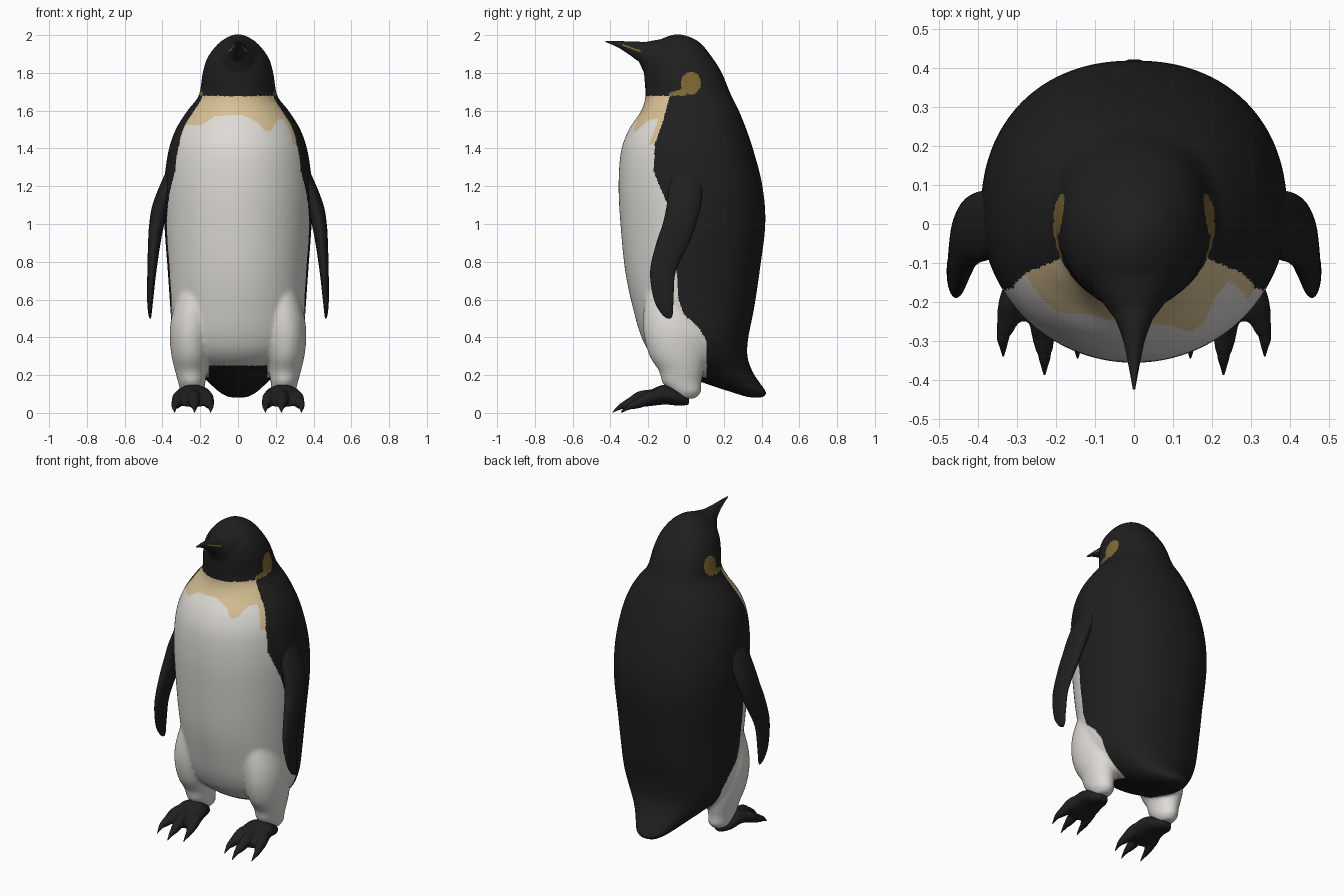
import bpy, bmesh, math
from mathutils import Vector

cube = bpy.data.objects.get("Cube")
if cube:
    bpy.data.objects.remove(cube, do_unlink=True)


def material(name, rgb):
    m = bpy.data.materials.new(name)
    m.use_nodes = True
    m.diffuse_color = (*rgb, 1)
    m.node_tree.nodes["Principled BSDF"].inputs["Base Color"].default_value = (*rgb, 1)
    return m


BLACK = material("black feathers", (0.014, 0.014, 0.014))
WHITE = material("white belly", (0.73, 0.71, 0.67))
TAN = material("tan bib", (0.68, 0.53, 0.3))
GOLD = material("gold patch", (0.21, 0.14, 0.035))


def spline(stations, steps):
    """Smooth interpolation through all stations."""
    pts = [Vector(s) for s in stations]
    out = []
    for i in range(len(pts) - 1):
        p0, p1, p2 = pts[max(i - 1, 0)], pts[i], pts[i + 1]
        p3 = pts[min(i + 2, len(pts) - 1)]
        for k in range(steps):
            t = k / steps
            out.append(0.5 * (2 * p1 + (p2 - p0) * t
                              + (2 * p0 - 5 * p1 + 4 * p2 - p3) * t * t
                              + (3 * p1 - p0 - 3 * p2 + p3) * t ** 3))
    return out + [pts[-1]]


def loft(bm, stations, axis="z", back_power=2.0, side=1, sides=32, steps=5):
    """Closed loft; station = position, x centre, x radius, other centre, other radius."""
    rings = []
    for t, xc, xr, oc, orad in spline(stations, steps):
        ring = []
        for k in range(sides):
            a = math.tau * k / sides
            c, s = math.cos(a), math.sin(a)
            e = 2 / back_power if s > 0 else 1
            x = side * (xc + xr * math.copysign(abs(c) ** e, c))
            o = oc + orad * math.copysign(abs(s) ** e, s)
            ring.append(bm.verts.new((x, o, t) if axis == "z" else (x, t, o)))
        rings.append(ring)
    faces = [bm.faces.new((a[k - 1], a[k], b[k], b[k - 1]))
             for a, b in zip(rings, rings[1:]) for k in range(sides)]
    faces += [bm.faces.new(rings[0]), bm.faces.new(rings[-1])]
    bmesh.ops.recalc_face_normals(bm, faces=faces)


def finish(name, bm, mats, voxel=0, smooth=0):
    """Make an object, optionally fusing its overlapping volumes into one skin."""
    me = bpy.data.meshes.new(name)
    bm.to_mesh(me)
    bm.free()
    ob = bpy.data.objects.new(name, me)
    bpy.context.collection.objects.link(ob)
    if voxel:
        r = ob.modifiers.new("fuse", "REMESH")
        r.mode, r.voxel_size = "VOXEL", voxel
        s = ob.modifiers.new("soften", "SMOOTH")
        s.factor, s.iterations = 0.5, smooth
        deps = bpy.context.evaluated_depsgraph_get()
        baked = bpy.data.meshes.new_from_object(ob.evaluated_get(deps))
        ob.modifiers.clear()
        ob.data = baked
    ob.data.materials.clear()
    for m in mats:
        ob.data.materials.append(m)
    for p in ob.data.polygons:
        p.use_smooth = True
        p.material_index = 0
    return ob


def ramp(points, v):
    """Piecewise linear lookup."""
    for (a, fa), (b, fb) in zip(points, points[1:]):
        if v <= b:
            return fa + (fb - fa) * max(0, (v - a) / (b - a))
    return points[-1][1]


# Torso, head and tail: height, half width, front y, back y
outline = [
    (0.082, 0.05, 0.33, 0.415), (0.11, 0.1, 0.24, 0.425), (0.16, 0.155, 0.09, 0.39),
    (0.22, 0.22, -0.06, 0.352), (0.3, 0.3, -0.175, 0.325), (0.4, 0.345, -0.235, 0.33),
    (0.55, 0.358, -0.28, 0.36), (0.75, 0.372, -0.322, 0.39), (1.0, 0.39, -0.347, 0.42),
    (1.2, 0.392, -0.357, 0.405), (1.38, 0.37, -0.345, 0.36), (1.5, 0.33, -0.303, 0.32),
    (1.6, 0.268, -0.237, 0.28), (1.68, 0.208, -0.215, 0.24), (1.8, 0.187, -0.222, 0.19),
    (1.88, 0.162, -0.21, 0.14), (1.95, 0.11, -0.165, 0.085), (1.987, 0.06, -0.115, 0.03),
    (2.005, 0.015, -0.06, -0.03)]
bm = bmesh.new()
loft(bm, [(z, 0, w, (f + b) / 2, (b - f) / 2) for z, w, f, b in outline],
     back_power=2.2, sides=72)

# Face tapering into the beak
loft(bm, [(-0.285, 0, 0.024, 1.925, 0.03), (-0.25, 0, 0.046, 1.91, 0.052),
          (-0.22, 0, 0.068, 1.882, 0.082), (-0.16, 0, 0.108, 1.868, 0.107),
          (-0.06, 0, 0.15, 1.86, 0.125)], axis="y")

# Thighs and shanks, fused into the torso
leg = [(0.8, 0.2, 0.05, -0.1, 0.08), (0.62, 0.225, 0.095, -0.085, 0.13),
       (0.5, 0.242, 0.112, -0.075, 0.152), (0.4, 0.25, 0.112, -0.058, 0.163),
       (0.3, 0.25, 0.102, -0.043, 0.15), (0.22, 0.248, 0.085, -0.025, 0.118),
       (0.16, 0.245, 0.072, -0.022, 0.104), (0.11, 0.242, 0.062, 0.0, 0.08),
       (0.075, 0.242, 0.035, 0.0, 0.05)]
for side in (1, -1):
    loft(bm, leg, side=side)
body = finish("body", bm, [BLACK, WHITE, TAN, GOLD], voxel=0.008, smooth=24)

# Plumage borders
flank = [(0, 0.11), (0.38, 0.11), (0.46, 0.06), (0.52, -0.01), (0.6, -0.04), (1.0, -0.06),
         (1.1, -0.095), (1.2, -0.14), (1.28, -0.17), (1.42, -0.165), (1.55, -0.12),
         (1.7, -0.08)]
bib = [(-0.3, 1.53), (-0.2, 1.52), (-0.12, 1.57), (0.02, 1.58), (0.1, 1.54), (0.15, 1.485),
       (0.18, 1.5), (0.21, 1.555), (0.3, 1.56)]


def plumage(c):
    x, y, z = c
    cheek = math.hypot(y - 0.025, (z - 1.745) * 0.9) < 0.053
    streak = -0.09 < y < 0.0 and 1.68 < z < 1.705 + 0.3 * (y + 0.05)
    if abs(x) > 0.1 and (cheek or streak):
        return 3
    if z > 1.68 or y > ramp(flank, z) or (z < 0.25 and abs(x) < 0.155):
        return 0
    left_strip = x > 0.2 and 1.42 < z < 1.56 and y > ramp(flank, z) - 0.03
    return 2 if z > ramp(bib, x) or left_strip else 1


for p in body.data.polygons:
    p.material_index = plumage(p.center)

# Beak with a gold streak along each side
bm = bmesh.new()
loft(bm, [(-0.425, 0, 0.003, 1.966, 0.003), (-0.36, 0, 0.015, 1.952, 0.017),
          (-0.3, 0, 0.028, 1.931, 0.035), (-0.25, 0, 0.046, 1.913, 0.052),
          (-0.18, 0, 0.075, 1.895, 0.065)],
     axis="y", sides=64, steps=8)
beak = finish("beak", bm, [BLACK, GOLD])
for p in beak.data.polygons:
    y, z = p.center.y, p.center.z
    if -0.34 < y < -0.24 and abs(z - 1.95 + 0.36 * (y + 0.34)) < 0.004:
        p.material_index = 1

# Flippers
flipper = [(1.34, 0.33, 0.02, 0.01, 0.04), (1.22, 0.367, 0.04, 0.0, 0.085),
           (1.1, 0.408, 0.045, -0.012, 0.09), (1.0, 0.43, 0.04, -0.035, 0.088),
           (0.9, 0.443, 0.033, -0.07, 0.087), (0.75, 0.456, 0.024, -0.122, 0.068),
           (0.6, 0.465, 0.016, -0.118, 0.052), (0.525, 0.466, 0.009, -0.1, 0.03),
           (0.5, 0.465, 0.003, -0.09, 0.01)]
pad = [(0.015, 0.242, 0.03, 0.062, 0.02), (-0.04, 0.242, 0.07, 0.08, 0.042),
       (-0.11, 0.237, 0.092, 0.097, 0.053), (-0.19, 0.235, 0.1, 0.078, 0.042),
       (-0.25, 0.235, 0.082, 0.055, 0.025)]
# Toe: x at the knuckle, x at the claw tip, y of the claw tip
toes = [(0.165, 0.145, -0.345), (0.235, 0.23, -0.388), (0.312, 0.336, -0.34)]

for label, side in (("left", 1), ("right", -1)):
    bm = bmesh.new()
    loft(bm, flipper, side=side, steps=6)
    finish(label + "_flipper", bm, [BLACK])

    # Webbed foot with three toes
    bm = bmesh.new()
    loft(bm, pad, axis="y", side=side)
    for kx, tx, ty in toes:
        loft(bm, [(-0.1, 0.6 * kx + 0.095, 0.03, 0.1, 0.03),
                  (ty + 0.15, kx, 0.034, 0.08, 0.038),
                  (ty + 0.09, (kx + tx) / 2, 0.028, 0.054, 0.03),
                  (ty + 0.05, tx, 0.018, 0.038, 0.02)], axis="y", side=side, sides=20)
    finish(label + "_foot", bm, [BLACK], voxel=0.007, smooth=5)

    # Curved claws
    bm = bmesh.new()
    for kx, tx, ty in toes:
        loft(bm, [(ty + 0.1, (kx + tx) / 2, 0.02, 0.056, 0.02),
                  (ty + 0.05, tx, 0.016, 0.038, 0.018),
                  (ty + 0.02, tx, 0.008, 0.02, 0.01),
                  (ty, tx, 0.002, 0.003, 0.002)], axis="y", side=side, sides=16)
    finish(label + "_claws", bm, [BLACK])
